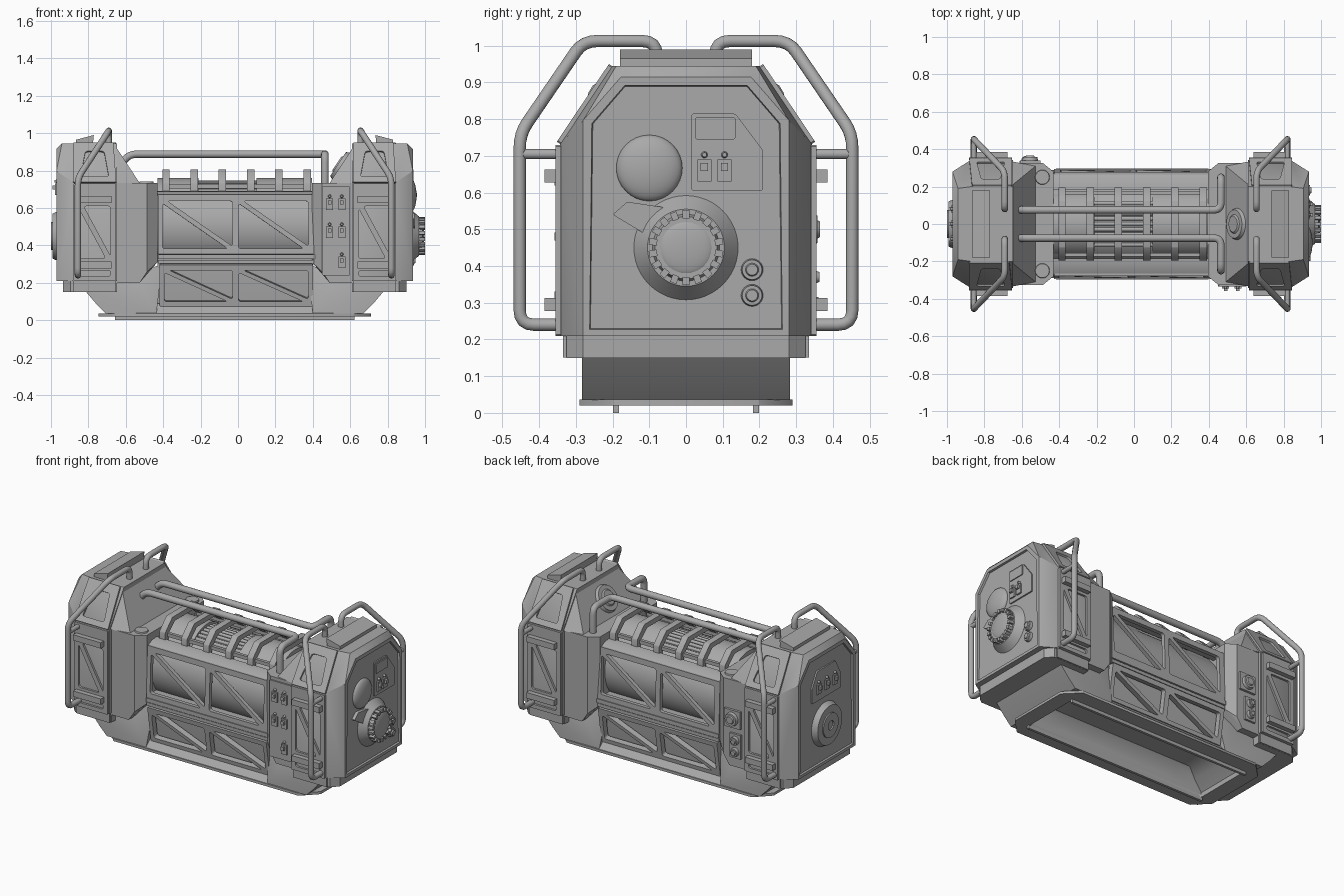
import bpy, bmesh
from math import pi, sin, cos, radians
from mathutils import Vector, Matrix

if "Cube" in bpy.data.objects:
    bpy.data.objects.remove(bpy.data.objects["Cube"])

metal = bpy.data.materials.new("grey_metal")
metal.use_nodes = True
GREY = (0.4, 0.4, 0.4, 1)
metal.diffuse_color = GREY
metal.node_tree.nodes["Principled BSDF"].inputs["Base Color"].default_value = GREY
made = []
X, Y, Z = Vector((1, 0, 0)), Vector((0, 1, 0)), Vector((0, 0, 1))
MID = -0.018                      # plane between the two end housings


def flip(x, e):
    return x if e > 0 else 2 * MID - x


def register(name, data):
    ob = bpy.data.objects.new(name, data)
    bpy.context.collection.objects.link(ob)
    data.materials.append(metal)
    made.append(ob)
    return ob


def from_bmesh(name, bm):
    me = bpy.data.meshes.new(name)
    bmesh.ops.recalc_face_normals(bm, faces=bm.faces)
    bm.to_mesh(me)
    bm.free()
    return register(name, me)


def hull(name, pts, inset_x=0):
    bm = bmesh.new()
    for p in pts:
        bm.verts.new(p)
    res = bmesh.ops.convex_hull(bm, input=bm.verts)
    bmesh.ops.delete(bm, geom=[v for v in res["geom_interior"] if isinstance(v, bmesh.types.BMVert)], context='VERTS')
    bmesh.ops.dissolve_limit(bm, angle_limit=0.02, verts=bm.verts, edges=bm.edges)
    if inset_x:
        bmesh.ops.recalc_face_normals(bm, faces=bm.faces)
        face = max(bm.faces, key=lambda f: f.calc_center_median().x * inset_x)
        bmesh.ops.inset_region(bm, faces=[face], thickness=0.025)
        ring_faces = bmesh.ops.inset_region(bm, faces=[face], thickness=0.003)["faces"]
        bmesh.ops.translate(bm, verts=face.verts, vec=(-0.012 * inset_x, 0, 0))
    return from_bmesh(name, bm)


def box(name, c, s):
    bm = bmesh.new()
    bmesh.ops.create_cube(bm, size=1, matrix=Matrix.Translation(c) @ Matrix.Diagonal((*s, 1)))
    return from_bmesh(name, bm)


def cone(name, c, axis, r1, r2, depth, seg=32):
    # base sits at c and the solid rises along the axis
    rot = Z.rotation_difference(Vector(axis)).to_matrix().to_4x4()
    bm = bmesh.new()
    bmesh.ops.create_cone(bm, cap_ends=True, segments=seg, radius1=r1, radius2=r2, depth=depth,
                          matrix=Matrix.Translation(c) @ rot @ Matrix.Translation((0, 0, depth / 2)))
    return from_bmesh(name, bm)


def dome(name, c, r, flat):
    bm = bmesh.new()
    bmesh.ops.create_uvsphere(bm, u_segments=32, v_segments=16, radius=r,
                              matrix=Matrix.Translation(c) @ Matrix.Diagonal((flat, 1, 1, 1)))
    return from_bmesh(name, bm)


def rounded(pts, r, closed, n=4):
    pts = [Vector(p).to_3d() for p in pts]
    out = []
    for i, p in enumerate(pts):
        if not closed and i in (0, len(pts) - 1):
            out.append(p)
            continue
        a, b = pts[i - 1] - p, pts[(i + 1) % len(pts)] - p
        a, b = p + a.normalized() * min(r, a.length * .45), p + b.normalized() * min(r, b.length * .45)
        out += [a * (1 - t) ** 2 + p * 2 * t * (1 - t) + b * t * t for t in (k / n for k in range(n + 1))]
    return out


def curve(name, loops, closed):
    cu = bpy.data.curves.new(name, 'CURVE')
    cu.dimensions = '2D' if closed else '3D'
    for loop in loops:
        sp = cu.splines.new('POLY')
        sp.points.add(len(loop) - 1)
        for q, p in zip(sp.points, loop):
            q.co = (*p, 1)
        sp.use_cyclic_u = closed
    return register(name, cu)


def pipe(name, pts, r, bend=0.04):
    ob = curve(name, [rounded(pts, bend, False)], False)
    ob.data.bevel_depth, ob.data.bevel_resolution, ob.data.use_fill_caps = r, 5, True


def plate(name, outer, holes, origin, u, v, t, turn=0):
    # flat plate with rounded holes, rising by t along u x v
    ob = curve(name, [rounded(outer, 0.004, True, 1)] + [rounded(h, 0.016, True) for h in holes], True)
    ob.data.fill_mode, ob.data.extrude = 'BOTH', t / 2
    u, v = Vector(u).normalized(), Vector(v).normalized()
    n = u.cross(v)
    m = Matrix((u, v, n)).transposed().to_4x4()
    m.translation = Vector(origin) + n * t / 2
    about = Matrix.Translation((MID / 2, 0, 0))
    ob.matrix_world = (about @ Matrix.Rotation(pi, 4, 'Z') @ about.inverted() @ m) if turn else m


def rect(a, b, c, d):
    return [(a, b), (c, b), (c, d), (a, d)]


def pair(a, b, c, d, g=0.013):
    # two triangular windows either side of a falling diagonal
    return [[(a, b), (c - 2 * g, b), (a, d - g)], [(c, d), (a + 2 * g, d), (c, b + g)]]


def switch(name, c, n):
    c, n = Vector(c), Vector(n)
    side = Z.cross(n)

    def size(w, h, t):
        return [abs(side[i]) * w + abs(Z[i]) * h + abs(n[i]) * t for i in range(3)]
    box(name + "_plate", c + n * .004, size(.038, .06, .012))
    box(name + "_lever", c + n * .014 + Z * .01, size(.02, .022, .02))
    cone(name + "_lamp", c + Z * .043, n, .009, .006, .014, 12)


def ring(name, c, n, r, depth=.018):
    cone(name, c, n, r, r * .9, depth, 24)
    cone(name + "_cap", Vector(c) + Vector(n) * depth, n, r * .6, r * .5, depth * .4, 24)


for e, side in ((1, "left"), (-1, "right")):
    def P(x, y, z):
        return (flip(x, e), y, z)
    both = (1, -1)
    # end housing with chamfered corners and a sunken end face
    prof = [(.343, .21), (.343, .732), (.2, .945)]
    pts = [P(x, s * y, z) for x in (.61, .835) for y, z in prof for s in both]
    pts += [P(.935, s * y, z) for y, z in ((.28, .21), (.28, .797), (.177, .915)) for s in both]
    hull(side + "_housing", pts + [P(.905, s * .19, .945) for s in both], e)
    hull(side + "_skirt", [P(x, s * y, z) for x, y in ((.61, .325), (.86, .325), (.9, .28))
                           for z in (.15, .22) for s in both])
    hull(side + "_top_pad", [P(x, s * .18, z) for x, z in ((.74, .94), (.83, .94), (.735, .99), (.83, .965)) for s in both])
    # collar and sloping shoulder next to the drum
    hull(side + "_collar", [P(x, s * y, z) for x, y, z in
         ((.395, .28, .31), (.395, .28, .735), (.45, .325, .735), (.45, .325, .26), (.49, .325, .2), (.62, .325, .2),
          (.62, .325, .735)) for s in both])
    hull(side + "_shoulder", [P(x, s * y, z) for x, y, z in
         ((.49, .31, .734), (.62, .335, .734), (.612, .21, .92), (.62, .21, .92)) for s in both])
    # flared neck above the foot
    hull(side + "_neck", [P(x, s * y, z) for x, y, z in
         ((.37, .24, .3), (.5, .28, .21), (.775, .283, .16), (.775, .283, .15), (.72, .283, .085), (.67, .283, .035),
          (.4, .283, .035)) for s in both])
    for s, face in ((-1, "front"), (1, "back")):
        nm = side + "_" + face
        x0 = flip(.73, e) if s < 0 else MID - flip(.73, e)
        # pierced side plates on the flat and on the upper chamfer
        plate(nm + "_side_plate", rect(-.115, .21, .115, .73), pair(-.085, .33, .085, .61) + [rect(-.085, .235, .085, .265)],
              (x0, -.341, 0), X, Z, .015, s > 0)
        plate(nm + "_chamfer_plate", [(-.115, 0), (.115, 0), (.1, .255), (-.115, .255)],
              [[(-.075, .035), (.075, .035), (.05, .2), (-.05, .2)]],
              (x0, -.342, .732), X, (0, .143, .213), .012, s > 0)
        box(nm + "_apron", P(.73, s * .325, .182), (.23, .02, .062))
        for z in (.295, .645):
            box(nm + "_step", P(.735, s * .365, z), (.19, .042, .036))
        # guard rail
        pipe(nm + "_guard_rail", [P(.655, s * .08, .93), P(.655, s * .08, 1.013), P(.655, s * .28, 1.013),
             P(.82, s * .453, .76), P(.82, s * .453, .24), P(.82, s * .33, .24)], .017)
        pipe(nm + "_guard_stub", [P(.82, s * .453, .705), P(.82, s * .33, .705)], .014)

# central lower body and its sloped sill
L, R = -.43, .395
hull("lower_body", [(x, s * y, z) for x in (L, R) for y, z in ((.25, .36), (.25, .3), (.215, .085), (.215, .07)) for s in (1, -1)])
hull("sill", [(x, s * y, z) for x, y, z in ((L - .12, .285, .035), (R + .12, .285, .035), (L, .24, .09), (R, .24, .09)) for s in (1, -1)])

# hollow underside
cutter = hull("tray_cutter", [(x, s * y, z) for x, y, z in
              ((-.65, .184, -.05), (.614, .184, -.05), (-.65, .184, .05), (.614, .184, .05), (-.59, .17, .11), (.554, .17, .11),
               (-.52, .13, .15), (.484, .13, .15)) for s in (1, -1)])
cutter.hide_render = True
cutter.hide_viewport = True
made.remove(cutter)
for ob in [o for o in made if o.name.endswith("neck") or o.name in ("lower_body", "sill")]:
    mod = ob.modifiers.new("tray", 'BOOLEAN')
    mod.object, mod.operation, mod.solver = cutter, 'DIFFERENCE', 'EXACT'

# foot flange and lips beside the tray
c = .09
plate("foot_flange", [(-.745, .2), (-.745, -.2), (-.745 + c, -.29), (.71 - c, -.29), (.71, -.2), (.71, .2), (.71 - c, .29), (-.745 + c, .29)],
      [rect(-.65, -.184, .614, .184)], (0, 0, .02), X, Y, .016)
for s in (1, -1):
    box("tray_lip", (MID, s * .191, .012), (1.28, .016, .024))

# pierced frames, ledges and beams along both sides
for s, face in ((0, "front"), (1, "back")):
    k = 1 if s else -1
    plate(face + "_drum_frame", rect(-.42, 0, .42, .32), pair(-.395, .03, -.02, .285) + pair(.012, .03, .385, .285),
          (MID / 2, -.265, .352), X, (0, .012, .32), .025, s)
    plate(face + "_base_frame", rect(-.41, 0, .41, .225), pair(-.385, .025, -.02, .195) + pair(.012, .025, .385, .195),
          (MID / 2, -.225, .08), X, (0, -.035, .215), .035, s)
    box(face + "_ledge", (MID / 2, k * .26, .34), (.84, .07, .025))
    box(face + "_lower_ledge", (MID / 2, k * .255, .313), (.84, .07, .02))
    hull(face + "_upper_beam", [(x, k * y, z) for x in (L, R) for y, z in
         ((.278, .665), (.235, .688), (.185, .692), (.185, .665))])
    pipe(face + "_hand_rail", [(-.63, k * .075, .83), (-.58, k * .075, .888), (.465, k * .075, .888),
         (.465, k * .25, .888), (.465, k * .25, .72)], .02)

# drum, its raised rollers, rods and cage ribs
cone("drum", (L, 0, .5), X, .235, .235, R - L, 64)
for x0, x1 in ((L, -.21), (.1, R)):
    cone("drum_roller", (x0, 0, .57), X, .19, .19, x1 - x0, 64)
for i in range(9):
    a = radians(-28 + 7 * i)
    cone("drum_rod", (-.21, .235 * sin(a), .5 + .235 * cos(a)), X, .011, .011, .32, 12)
half = [(.195, .675), (.195, .735), (.125, .805)]
inner = [(.1, .775), (.165, .715), (.165, .675)]
arch = half + [(-y, z) for y, z in reversed(half)] + [(-y, z) for y, z in reversed(inner)] + inner
for i in range(6):
    plate("cage_rib", arch, [], (-.405 + .151 * i, 0, 0), Y, Z, .04)
for s in (1, -1):
    box("cage_rail", (MID / 2, s * .165, .715), (.78, .02, .022))

# dial end: screen board, dome, toothed dial, buttons
F = .923
plate("screen_board", [(.015, .605), (.21, .605), (.21, .715), (.135, .815), (.015, .815)], [], (F, 0, 0), Y, Z, .009)
plate("screen", rect(.025, .745, .135, .805), [], (F + .009, 0, 0), Y, Z, .006)
for y in (.05, .105):
    switch("board_switch", (F + .009, y, .66), X)
dome("end_dome", (F, -.1, .667), .09, .35)
plate("dial_tab", [(-.2, .54), (-.16, .575), (-.06, .56), (-.1, .48)], [], (F, 0, 0), Y, Z, .02)
cone("dial_base", (F, 0, .45), X, .142, .105, .045, 48)
cone("dial_rim", (.965, 0, .45), X, .092, .085, .022, 48)
dome("dial_cap", (.982, 0, .45), .074, .2)
for i in range(18):
    tooth = box("dial_tooth", (0, 0, .091), (.033, .018, .022))
    tooth.matrix_world = Matrix.Translation((.983, 0, .45)) @ Matrix.Rotation(i * pi / 9, 4, 'X')
for z in (.39, .32):
    ring("end_button", (F, .18, z), X, .03)

# hub end: switch board and round hub
B = flip(F, -1)
plate("switch_board", [(-.14, .625), (.14, .625), (.14, .72), (.09, .81), (-.09, .81), (-.14, .72)], [], (B, 0, 0), -Y, Z, .009)
for y in (-.08, 0, .08):
    switch("hub_switch", (B - .009, y, .7), -X)
cone("hub_base", (B, 0, .45), -X, .135, .12, .033, 48)
circle = [(r * cos(i * pi / 16), r * sin(i * pi / 16)) for r in (.075, .028) for i in range(32)]
plate("hub_ring", circle[:32], [circle[32:]], (B - .033, 0, .45), -Y, Z, .008)

# collar controls
plate("switch_column", rect(.45, .24, .6, .715), [], (0, -.325, 0), X, Z, .009)
for x, z in ((.49, .62), (.555, .62), (.49, .47), (.555, .47), (.555, .31)):
    switch("column_switch", (x, -.334, z), -Y)
box("back_dial_plate", (-.555, .33, .5), (.11, .02, .11))
ring("back_dial", (-.555, .34, .5), Y, .042)
box("back_knob_plate", (-.575, .33, .335), (.075, .016, .15))
for z in (.37, .3):
    ring("back_knob", (-.575, .338, z), Y, .027)
for s in (1, -1):
    cone("filler_cap", (-.49, s * .25, .733), Z, .04, .037, .01, 24)
slope = Vector((-.185, 0, .122)).normalized()
ring("shoulder_vent", Vector((.55, 0, .825)), slope, .085)

# turn curves into meshes and keep edges crisp
bpy.ops.object.select_all(action='DESELECT')
for ob in made:
    ob.select_set(True)
bpy.context.view_layer.objects.active = next(o for o in made if o.type == 'CURVE')
bpy.ops.object.convert(target='MESH')
bpy.ops.object.shade_smooth_by_angle(angle=radians(35))
